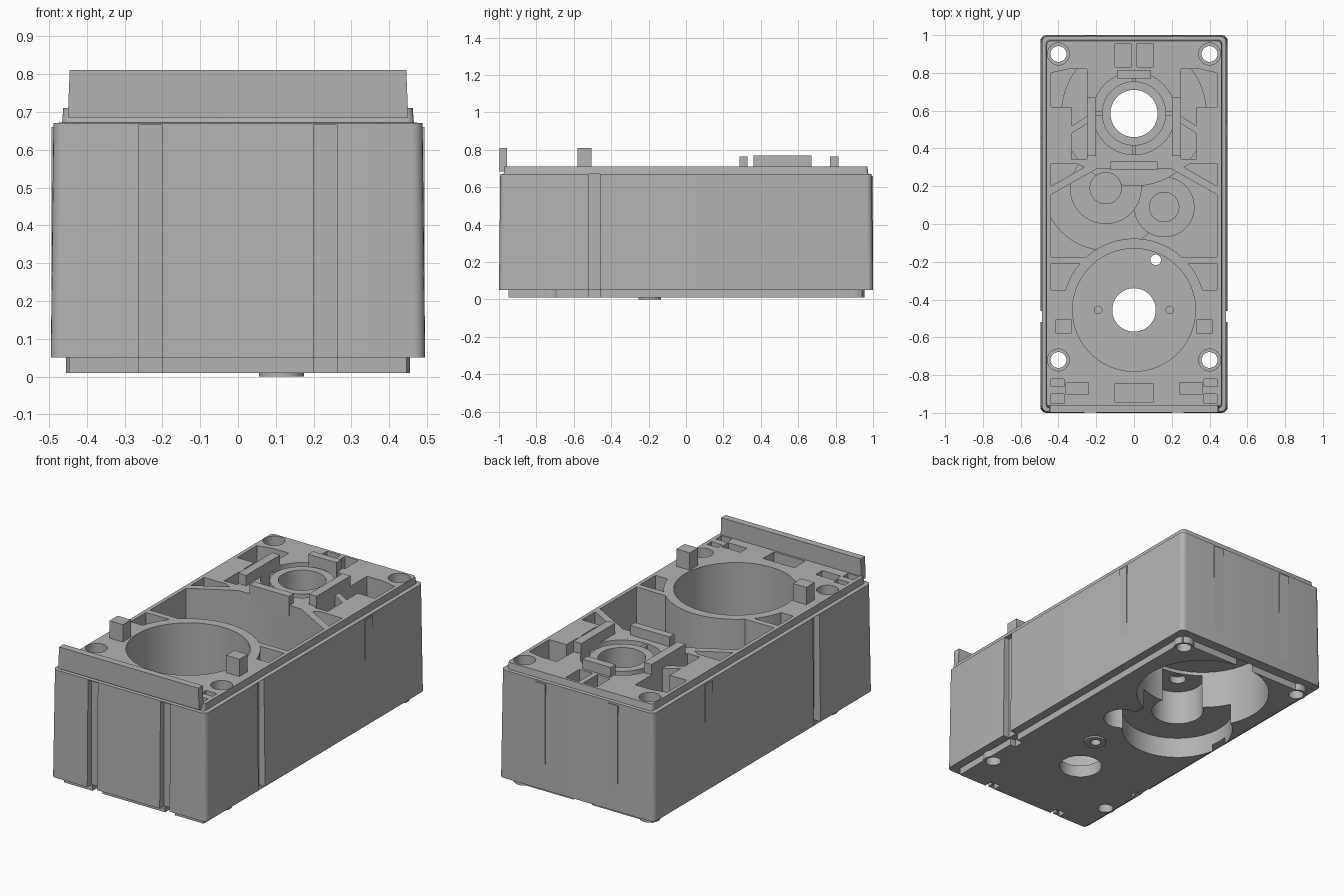
import bpy, bmesh, math

cube = bpy.data.objects.get("Cube")
if cube:
    bpy.data.objects.remove(cube, do_unlink=True)

grey = bpy.data.materials.new("warm_grey_plastic")
grey.use_nodes = True
colour = (0.45, 0.45, 0.45, 1)
grey.diffuse_color = colour
grey.node_tree.nodes["Principled BSDF"].inputs["Base Color"].default_value = colour


def loft(name, rings):
    """Closed solid through rings of equal point count."""
    bm = bmesh.new()
    loops = [[bm.verts.new(p) for p in ring] for ring in rings]
    n = len(loops[0])
    for low, high in zip(loops, loops[1:]):
        for i in range(n):
            j = (i + 1) % n
            bm.faces.new((low[i], low[j], high[j], high[i]))
    bm.faces.new(loops[0])
    bm.faces.new(loops[-1])
    bmesh.ops.recalc_face_normals(bm, faces=bm.faces)
    mesh = bpy.data.meshes.new(name)
    bm.to_mesh(mesh)
    bm.free()
    mesh.materials.append(grey)
    ob = bpy.data.objects.new(name, mesh)
    bpy.context.collection.objects.link(ob)
    return ob


def prism(name, pts, z0, z1):
    return loft(name, [[(x, y, z) for x, y in pts] for z in (z0, z1)])


def circle(x, y, r, n=64):
    return [(x + r * math.cos(math.tau * i / n), y + r * math.sin(math.tau * i / n))
            for i in range(n)]


def rect(x0, x1, y0, y1):
    return [(x0, y0), (x1, y0), (x1, y1), (x0, y1)]


def rounded(hx, y0, y1, r, steps=5):
    pts = []
    for k, (x, y) in enumerate(((hx - r, y1 - r), (r - hx, y1 - r),
                                (r - hx, y0 + r), (hx - r, y0 + r))):
        for i in range(steps + 1):
            a = math.pi / 2 * (k + i / steps)
            pts.append((x + r * math.cos(a), y + r * math.sin(a)))
    return pts


def combine(ob, pts, z0, z1, mode):
    """Boolean a prism into or out of an object."""
    tool = prism("helper", pts, z0, z1)
    tool.hide_render = True
    mod = ob.modifiers.new("shape", 'BOOLEAN')
    mod.operation = mode
    mod.solver = 'EXACT'
    mod.object = tool
    bpy.context.view_layer.objects.active = ob
    bpy.ops.object.modifier_apply(modifier=mod.name)
    bpy.data.objects.remove(tool, do_unlink=True)


def cut(pts, z0, z1):
    combine(housing, pts, z0, z1, 'DIFFERENCE')


def add(pts, z0, z1):
    combine(housing, pts, z0, z1, 'UNION')


def flip(pts):
    return [(-x, y) for x, y in pts]


TOP, OVER, FLOOR = 0.71, 0.9, 0.08

# Drafted outer housing with a stepped rim
sections = [(0.05, 0.495, 1.0, 0.03), (0.67, 0.488, 0.993, 0.03),
            (0.672, 0.465, 0.975, 0.02), (TOP, 0.462, 0.97, 0.02)]
housing = loft("housing", [[(x, y, z) for x, y in rounded(hx, -hy, hy, r)]
                           for z, hx, hy, r in sections])
add(rect(-0.445, 0.445, -0.95, 0.94), 0.01, 0.1)

# Middle chamber
half = [(0.44, -0.175), (0.44, 0.155), (0.2, 0.29)]
cut(half + flip(half)[::-1], FLOOR, OVER)

# Paired pockets between the ribs
pockets = [
    ([(0.44, -0.21), (0.28, -0.21), (0.36, -0.35), (0.44, -0.35)], FLOOR),
    ([(0.44, 0.2), (0.44, 0.32), (0.3, 0.32), (0.265, 0.3)], FLOOR),
    ([(0.33, 0.345), (0.33, 0.48), (0.25, 0.53), (0.25, 0.345)], FLOOR),
    ([(0.44, 0.62), (0.33, 0.62), (0.33, 0.52), (0.25, 0.57),
      (0.25, 0.82), (0.35, 0.82), (0.44, 0.8)], FLOOR),
    (rect(0.015, 0.1, 0.83, 0.955), 0.5),
    (rect(0.24, 0.36, -0.9, -0.84), 0.5),
    (rect(0.37, 0.44, -0.95, -0.9), 0.5),
    (rect(0.37, 0.44, -0.86, -0.82), 0.5),
]
for shape, depth in pockets:
    cut(shape, depth, OVER)
    cut(flip(shape), depth, OVER)
cut(rect(-0.1, 0.1, -0.945, -0.845), 0.5, OVER)

# Raised gear covers on the chamber floor
A, B, BACK, FRONT = (-0.15, 0.19), (0.16, 0.09), (0, 0.585), (0, -0.455)
for centre, r, z in ((BACK, 0.385, 0.39), (A, 0.33, 0.17), (A, 0.19, 0.36),
                     (A, 0.085, 0.41), (B, 0.16, 0.24), (B, 0.08, 0.3)):
    add(circle(*centre, r), 0.06, z)

# Large front cup with its floor holes
add(circle(*FRONT, 0.378, 96), 0.06, TOP)
cut(circle(*FRONT, 0.325, 96), FLOOR, OVER)
cut(circle(*FRONT, 0.115), -0.1, 0.3)
for s in (-1, 1):
    cut(circle(s * 0.19, -0.455, 0.02, 24), 0.05, 0.3)
add(circle(0.115, -0.195, 0.06, 32), 0.0, 0.05)
cut(circle(0.115, -0.19, 0.028, 24), -0.1, 0.3)

# Back bearing well and its tube
well = [(max(-0.2, min(0.2, x)), y) for x, y in circle(*BACK, 0.218)]
cut(well, 0.45, OVER)
add(circle(*BACK, 0.17), 0.4, TOP)
cut(circle(*BACK, 0.125), -0.1, OVER)

# Gear recesses in the underside
for centre, r, z in ((BACK, 0.36, 0.35), (A, 0.3, 0.13), (A, 0.14, 0.33),
                     (A, 0.045, 0.37), (B, 0.1, 0.2)):
    cut(circle(*centre, r), -0.1, z)

# Screw holes with counterbores
for s in (-1, 1):
    for y in (0.9, -0.72):
        add(circle(s * 0.4, y, 0.055, 32), 0.01, 0.08)
        cut(circle(s * 0.4, y, 0.042, 32), -0.1, OVER)
        cut(circle(s * 0.4, y, 0.058, 32), 0.6, OVER)

# Grooves in the front and side walls, notched through the base
for s in (-1, 1):
    front = rect(0.2, 0.263, -1.1, -0.96)
    side = rect(0.455, 0.6, -0.52, -0.46)
    front_notch = rect(0.2, 0.263, -1.1, -0.9)
    side_notch = rect(0.41, 0.6, -0.52, -0.46)
    for shape, z in ((front, 0.665), (side, 0.67), (front_notch, 0.05), (side_notch, 0.05)):
        cut(shape if s > 0 else flip(shape), -0.1, z)

# Parts standing on the housing
parts = [housing]
parts.append(loft("front_lip", [
    [(x, y, z) for x, y in rect(-h, h, -0.997, -0.957)]
    for z, h in ((0.685, 0.45), (0.81, 0.445))]))
for s, word in ((1, "left"), (-1, "right")):
    def place(name, shape, z0, z1):
        parts.append(prism(word + "_" + name, shape if s > 0 else flip(shape), z0, z1))
    place("post", rect(0.33, 0.415, -0.58, -0.505), 0.65, 0.81)
    place("well_bar", rect(0.2, 0.25, 0.36, 0.67), 0.65, 0.77)
    place("side_rib", rect(0.48, 0.493, 0.46, 0.525), 0.06, 0.66)
    place("back_rib", rect(0.2, 0.263, 0.985, 0.999), 0.06, 0.66)
    place("well_web", rect(0.165, 0.21, 0.575, 0.595), 0.44, 0.7)
parts.append(prism("well_front_bar", rect(-0.125, 0.125, 0.285, 0.33), 0.65, 0.765))
parts.append(prism("well_back_bar", rect(-0.09, 0.09, 0.77, 0.815), 0.65, 0.765))
parts.append(prism("front_web", rect(-0.01, 0.01, 0.36, 0.42), 0.44, 0.7))
parts.append(prism("back_web", rect(-0.01, 0.01, 0.75, 0.81), 0.44, 0.7))

# Smooth the round walls and keep the edges crisp
bpy.ops.object.select_all(action='DESELECT')
for ob in parts:
    ob.select_set(True)
bpy.context.view_layer.objects.active = housing
bpy.ops.object.shade_smooth_by_angle(angle=math.radians(30))
